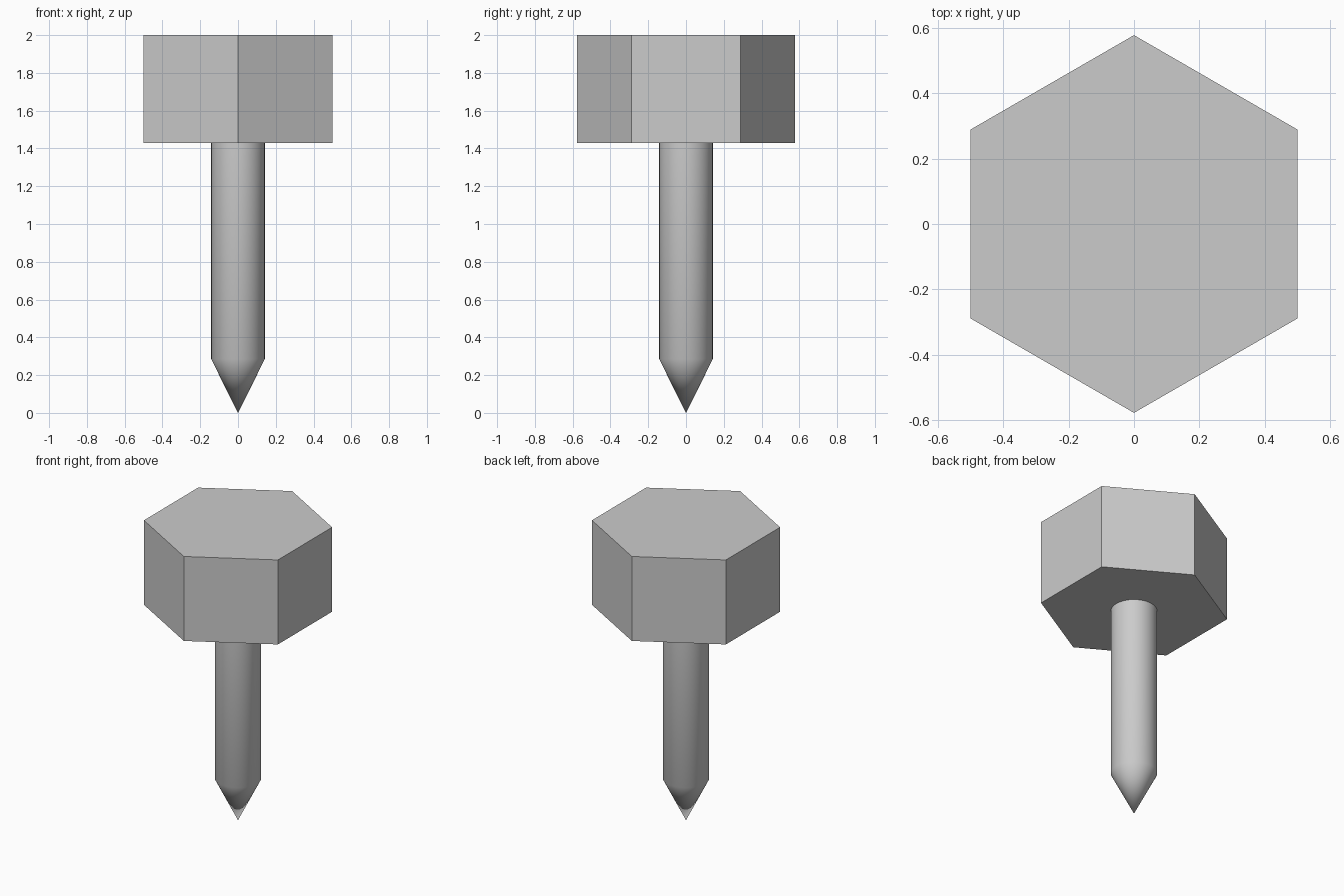
import bpy
import bmesh
import math
from mathutils import Matrix

cube = bpy.data.objects.get("Cube")
if cube:
    bpy.data.objects.remove(cube, do_unlink=True)

HEAD_BOTTOM, TOP = 1.43, 2.0
HEAD_RADIUS = 0.5 / math.cos(math.pi / 6)
SHAFT_RADIUS, TIP_HEIGHT = 0.142, 0.285
SIDES = 48

steel = bpy.data.materials.new("grey steel")
steel.use_nodes = True
colour = (0.6, 0.6, 0.6, 1)
steel.diffuse_color = colour
steel.node_tree.nodes["Principled BSDF"].inputs["Base Color"].default_value = colour


def add_object(name, bm):
    bmesh.ops.recalc_face_normals(bm, faces=bm.faces)
    mesh = bpy.data.meshes.new(name)
    bm.to_mesh(mesh)
    bm.free()
    mesh.materials.append(steel)
    obj = bpy.data.objects.new(name, mesh)
    bpy.context.collection.objects.link(obj)
    return obj


# Hexagonal head, with corners towards front and back
bm = bmesh.new()
turn = Matrix.Translation((0, 0, (HEAD_BOTTOM + TOP) / 2)) @ Matrix.Rotation(math.pi / 2, 4, "Z")
bmesh.ops.create_cone(bm, cap_ends=True, segments=6, radius1=HEAD_RADIUS,
                      radius2=HEAD_RADIUS, depth=TOP - HEAD_BOTTOM, matrix=turn)
# Align one corner exactly with the y axis
corner = max(bm.verts, key=lambda v: v.co.y).co
bmesh.ops.rotate(bm, verts=bm.verts, cent=(0, 0, 0),
                 matrix=Matrix.Rotation(math.atan2(corner.x, corner.y), 3, "Z"))
add_object("hex_head", bm)

# Round shaft and pointed tip, turned from one profile
bm = bmesh.new()
profile = [(0, 0), (SHAFT_RADIUS * 0.8, TIP_HEIGHT * 0.8),
           (SHAFT_RADIUS, TIP_HEIGHT), (SHAFT_RADIUS, HEAD_BOTTOM)]
verts = [bm.verts.new((r, 0, z)) for r, z in profile]
edges = [bm.edges.new(pair) for pair in zip(verts, verts[1:])]
bmesh.ops.spin(bm, geom=verts + edges, cent=(0, 0, 0), axis=(0, 0, 1),
               angle=math.tau, steps=SIDES)
bmesh.ops.remove_doubles(bm, verts=bm.verts, dist=0.0005)
shaft = add_object("pointed_shaft", bm)

bpy.ops.object.select_all(action="DESELECT")
shaft.select_set(True)
bpy.context.view_layer.objects.active = shaft
bpy.ops.object.shade_smooth_by_angle(angle=math.radians(30))
